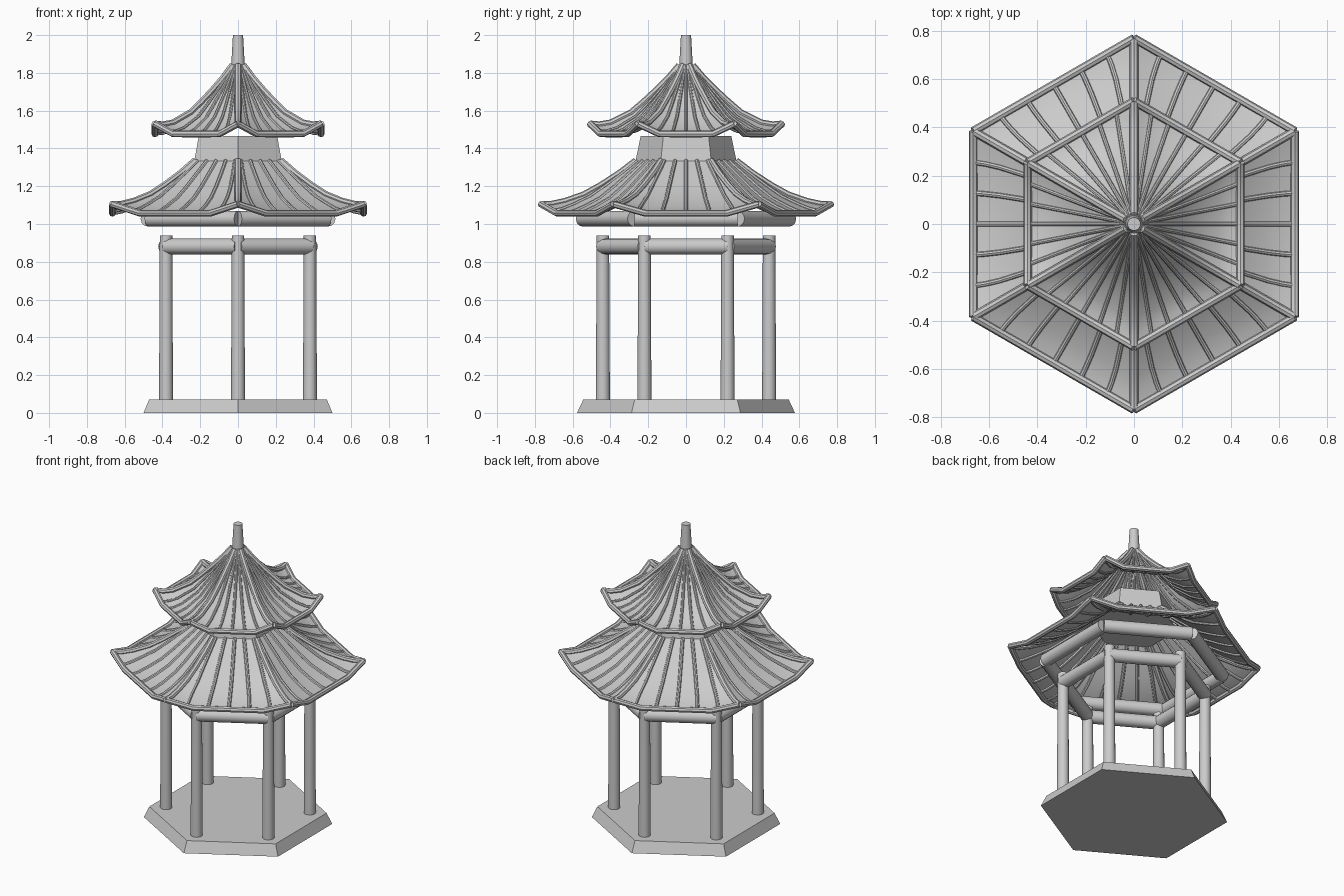
import bpy, bmesh, math
from mathutils import Vector

cube = bpy.data.objects.get("Cube")
if cube:
    bpy.data.objects.remove(cube, do_unlink=True)

stone = bpy.data.materials.new("pale_grey")
stone.use_nodes = True
GREY = (0.6, 0.6, 0.6, 1)
stone.diffuse_color = GREY
stone.node_tree.nodes["Principled BSDF"].inputs["Base Color"].default_value = GREY


def corner(k, r, z=0.0):
    """Corner k of a hexagon with a corner on the front."""
    a = math.radians(60 * k - 90)
    return Vector((r * math.cos(a), r * math.sin(a), z))


def finish(obj, angle=35):
    bpy.ops.object.select_all(action='DESELECT')
    obj.select_set(True)
    bpy.context.view_layer.objects.active = obj
    if obj.type == 'CURVE':
        bpy.ops.object.convert(target='MESH')
        obj = bpy.context.view_layer.objects.active
    obj.data.materials.clear()
    obj.data.materials.append(stone)
    bpy.ops.object.shade_smooth_by_angle(angle=math.radians(angle))
    return obj


def tubes(name, paths, radius, sides=2):
    """Round bars along a set of paths, joined as one part."""
    cu = bpy.data.curves.new(name, 'CURVE')
    cu.dimensions = '3D'
    cu.bevel_depth = radius
    cu.bevel_resolution = sides
    cu.use_fill_caps = True
    for path in paths:
        sp = cu.splines.new('POLY')
        sp.points.add(len(path) - 1)
        for p, co in zip(sp.points, path):
            p.co = (*co, 1)
    obj = bpy.data.objects.new(name, cu)
    bpy.context.collection.objects.link(obj)
    return finish(obj)


def frustum(name, sides, r1, r2, z1, z2, at=(0, 0)):
    bpy.ops.mesh.primitive_cone_add(vertices=sides, radius1=r1, radius2=r2, depth=z2 - z1,
                                    location=(at[0], at[1], (z1 + z2) / 2))
    obj = bpy.context.object
    obj.name = name
    return finish(obj)


def hex_ring(name, r, z, radius):
    return tubes(name, [[corner(k, r, z), corner(k + 1, r, z)] for k in range(6)], radius, 4)


FLAT = 0.22   # share of each eave that sweeps up to a corner


def roof(name, profile, dip, rib_radius, spread):
    """Swept hexagonal roof; profile runs along a ridge from eave to top."""
    n = len(profile)

    def point(k, i, t):
        r, z = profile[i]
        p = corner(k, r).lerp(corner(k + 1, r), t)
        sag = min(1, t / FLAT, (1 - t) / FLAT)
        p.z = z - dip * sag * max(0, 1 - i / (n - 2))
        return p

    # Roof sheet
    bm = bmesh.new()
    stops = (0, FLAT, 0.5, 1 - FLAT, 1)
    for k in range(6):
        grid = [[bm.verts.new(point(k, i, t)) for t in stops] for i in range(n)]
        for lo, hi in zip(grid, grid[1:]):
            for j in range(len(stops) - 1):
                bm.faces.new((lo[j], lo[j + 1], hi[j + 1], hi[j]))
    bmesh.ops.remove_doubles(bm, verts=bm.verts, dist=0.0005)
    mesh = bpy.data.meshes.new(name)
    bm.to_mesh(mesh)
    bm.free()
    obj = bpy.data.objects.new(name, mesh)
    bpy.context.collection.objects.link(obj)
    finish(obj, 25)

    # Ridges, eaves and tile ribs
    tubes(name + "_ridges", [[point(k, i, 0) for i in range(n)] for k in range(6)], 0.018)
    tubes(name + "_eaves", [[point(k, 0, t) for t in stops] for k in range(6)], 0.018)
    ribs = []
    for k in range(6):
        for j in range(1, 6):
            ribs.append([point(k, i, 0.5 + (j / 6 - 0.5) * (1 + spread * i / (n - 1)))
                         for i in range(n)])
    tubes(name + "_ribs", ribs, rib_radius)


# Plinth: a tapered hexagonal slab
plinth = frustum("plinth", 6, 0.577, 0.543, 0, 0.072)

# Columns
for k in range(6):
    c = corner(k, 0.44)
    frustum(f"column_{k + 1}", 20, 0.037, 0.033, 0.07, 0.94, c.xy)

# Beams between the columns and under the eaves
hex_ring("column_beams", 0.44, 0.881, 0.042)
hex_ring("eave_beams", 0.547, 1.028, 0.042)

# Lower roof, drum, upper roof and finial
roof("lower_roof", [(0.768, 1.105), (0.71, 1.105), (0.64, 1.12), (0.54, 1.155), (0.45, 1.205),
                    (0.35, 1.27), (0.265, 1.335)], 0.048, 0.011, 0.3)
frustum("drum", 6, 0.27, 0.24, 1.32, 1.465)
roof("upper_roof", [(0.508, 1.53), (0.46, 1.525), (0.4, 1.535), (0.29, 1.59), (0.225, 1.645),
                    (0.16, 1.705), (0.09, 1.775), (0.035, 1.84)], 0.053, 0.009, 0)
frustum("finial", 20, 0.037, 0.027, 1.82, 2.0)
